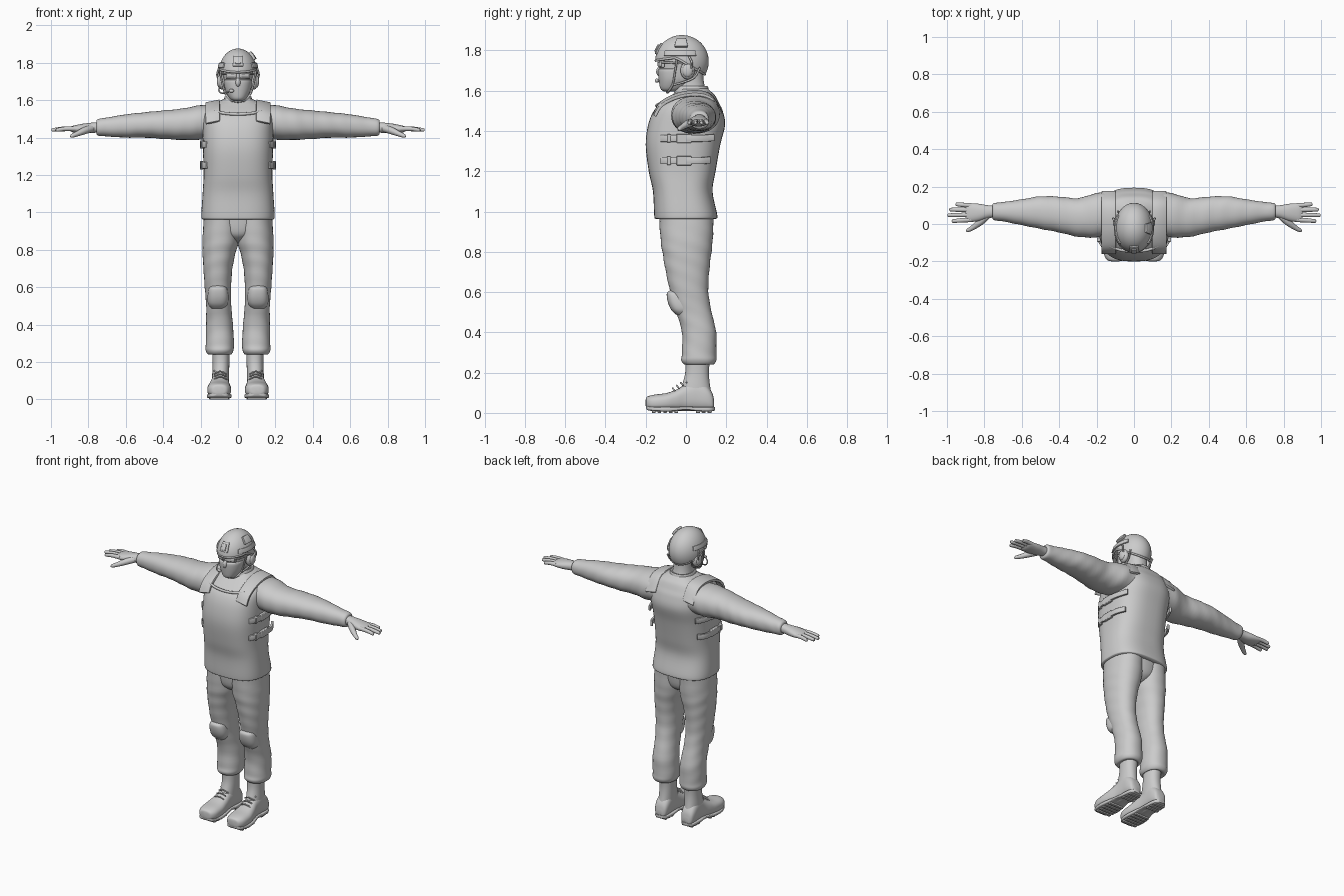
import bpy, bmesh
from math import sin, cos, pi, radians
from mathutils import Vector


def finish(name, bm, mirror=False, thick=0, bevel=0, angle=45):
    bmesh.ops.remove_doubles(bm, verts=bm.verts, dist=1e-5)
    bmesh.ops.recalc_face_normals(bm, faces=bm.faces)
    me = bpy.data.meshes.new(name)
    bm.to_mesh(me)
    bm.free()
    ob = bpy.data.objects.new(name, me)
    bpy.context.collection.objects.link(ob)
    bpy.ops.object.select_all(action='DESELECT')
    ob.select_set(True)
    bpy.context.view_layer.objects.active = ob
    bpy.ops.object.shade_smooth_by_angle(angle=radians(angle))
    if thick:
        m = ob.modifiers.new("thickness", 'SOLIDIFY')
        m.thickness, m.offset = thick, 0
    if bevel:
        m = ob.modifiers.new("soft_edges", 'BEVEL')
        m.width, m.segments = bevel, 2
    if mirror:
        m = ob.modifiers.new("mirror", 'MIRROR')
        m.use_mirror_merge = False
    return ob


def smooth_rows(rows, k):
    """Catmull-Rom samples through rows of numbers"""
    out = []
    for i in range(len(rows) - 1):
        quad = zip(rows[max(i - 1, 0)], rows[i], rows[i + 1], rows[min(i + 2, len(rows) - 1)])
        quad = list(quad)
        for j in range(k):
            t = j / k
            out.append([b + t * ((c - a) / 2 + t * ((a - 2.5 * b + 2 * c - d / 2)
                        + t * (1.5 * (b - c) + (d - a) / 2))) for a, b, c, d in quad])
    return out + [list(rows[-1])]


def loft(name, axis, rows, mirror=False, power=2.2, fold=0, n=40, k=5):
    """Rows are (position on axis, min and max of first, min and max of second cross axis)"""
    bm = bmesh.new()
    rings = []
    for t, a0, a1, b0, b1 in smooth_rows(rows, k):
        ring = []
        for i in range(n):
            w = 2 * pi * i / n
            c, s = cos(w), sin(w)
            f = 1 + fold * sin(t * 75 + 2.5 * sin(w) + w)
            a = (a0 + a1) / 2 + (a1 - a0) / 2 * f * abs(c) ** (2 / power) * (1 if c > 0 else -1)
            b = (b0 + b1) / 2 + (b1 - b0) / 2 * f * abs(s) ** (2 / power) * (1 if s > 0 else -1)
            ring.append(bm.verts.new({'x': (t, a, b), 'y': (a, t, b), 'z': (a, b, t)}[axis]))
        rings.append(ring)
    for r, q in zip(rings, rings[1:]):
        for i in range(n):
            bm.faces.new((r[i], r[(i + 1) % n], q[(i + 1) % n], q[i]))
    bm.faces.new(rings[0])
    bm.faces.new(rings[-1])
    return finish(name, bm, mirror)


def surface(name, f, nu, nv, mirror=False, thick=0.01, bevel=0):
    bm = bmesh.new()
    g = [[bm.verts.new(f(i / nu, j / nv)) for j in range(nv + 1)] for i in range(nu + 1)]
    for i in range(nu):
        for j in range(nv):
            bm.faces.new((g[i][j], g[i + 1][j], g[i + 1][j + 1], g[i][j + 1]))
    return finish(name, bm, mirror, thick, bevel)


def strip(name, pts, width, thick):
    """Flat webbing along a path, mirrored to the other side"""
    path = [Vector(p) for p in smooth_rows(pts, 5)]
    w = Vector(width)
    surface(name, lambda u, v: path[round(u * (len(path) - 1))] + w * (v - 0.5),
            len(path) - 1, 1, True, thick, 0.003)


def box(name, loc, size, mirror=False, bevel=0.004):
    bm = bmesh.new()
    bmesh.ops.create_cube(bm, size=1)
    for v in bm.verts:
        v.co = Vector(a * b for a, b in zip(v.co, size)) + Vector(loc)
    return finish(name, bm, mirror, 0, bevel)


def ball(name, loc, size, mirror=False):
    bm = bmesh.new()
    bmesh.ops.create_uvsphere(bm, u_segments=24, v_segments=14, radius=1)
    for v in bm.verts:
        v.co = Vector(a * b for a, b in zip(v.co, size)) + Vector(loc)
    return finish(name, bm, mirror)


def tube(name, rows, mirror=False):
    """Round tapered sweep, rows are (x, y, z, radius)"""
    pts = smooth_rows(rows, 4)
    bm = bmesh.new()
    rings, n = [], 12
    for i, p in enumerate(pts):
        d = Vector(pts[min(i + 1, len(pts) - 1)][:3]) - Vector(pts[max(i - 1, 0)][:3])
        side = d.cross(Vector((0.1, 0.2, 1))).normalized()
        up = side.cross(d).normalized()
        rings.append([bm.verts.new(Vector(p[:3]) + p[3] * (side * cos(2 * pi * j / n) + up * sin(2 * pi * j / n)))
                      for j in range(n)])
    for r, q in zip(rings, rings[1:]):
        for j in range(n):
            bm.faces.new((r[j], r[(j + 1) % n], q[(j + 1) % n], q[j]))
    bm.faces.new(rings[0])
    bm.faces.new(rings[-1])
    return finish(name, bm, mirror)


# Vest and jacket body
loft("vest_body", 'z', [
    (.962, -.165, .165, -.13, .13), (.964, -.19, .19, -.152, .15), (.985, -.196, .196, -.158, .155),
    (1.1, -.189, .189, -.164, .132), (1.2, -.184, .184, -.185, .147), (1.33, -.187, .187, -.2, .17),
    (1.43, -.19, .19, -.188, .194), (1.5, -.19, .19, -.16, .182), (1.54, -.18, .18, -.12, .163),
    (1.575, -.145, .145, -.075, .145), (1.595, -.1, .1, -.05, .125), (1.61, -.07, .07, -.04, .11)],
    power=2.7, n=56)
strip("shoulder_strap", [(.135, -.155, 1.48), (.135, -.12, 1.535), (.135, -.04, 1.575),
                         (.135, .05, 1.588), (.135, .12, 1.568), (.135, .17, 1.49)], (.075, 0, -.015), .016)
tube("neckline_edge", [(-.13, -.118, 1.54, .007), (-.07, -.14, 1.53, .008), (0, -.145, 1.525, .008),
                       (.07, -.14, 1.53, .008), (.13, -.118, 1.54, .007)])

# Side straps and buckles
for z, back in ((1.363, .14), (1.252, .12)):
    strip("side_strap", [(.165, -.125, z), (.19, -.08, z), (.197, 0, z), (.192, .07, z), (.165, back, z + .004)],
          (0, 0, .034), .014)
    box("side_buckle", (.195, -.01, z), (.018, .075, .045), True)
    box("strap_keeper", (.188, -.085, z), (.022, .02, .042), True)

# Sleeves
loft("sleeve", 'x', [
    (.12, -.06, .165, 1.40, 1.575), (.2, -.072, .165, 1.388, 1.573), (.3, -.068, .138, 1.388, 1.555),
    (.4, -.045, .146, 1.393, 1.545), (.5, -.026, .148, 1.4, 1.535), (.6, -.006, .132, 1.4, 1.524),
    (.7, .014, .117, 1.406, 1.507), (.745, .02, .113, 1.41, 1.5), (.757, .028, .105, 1.418, 1.492)],
    True, fold=.012)

# Hands
loft("palm", 'x', [(.73, .036, .097, 1.428, 1.484), (.78, .031, .1, 1.425, 1.48), (.83, .016, .108, 1.422, 1.474),
                   (.88, .011, .111, 1.427, 1.464), (.9, .018, .105, 1.437, 1.456)], True)
for y0, y1, tip in ((.023, .016, .975), (.049, .047, .998), (.075, .077, .988), (.099, .105, .955)):
    L = tip - .87
    tube("finger", [(.87, y0, 1.447, .013), (.87 + L * .5, (y0 + y1) / 2, 1.447, .012),
                    (tip - .01, y1, 1.441, .01), (tip - .003, y1, 1.44, .007), (tip, y1, 1.44, .002)], True)
tube("thumb", [(.78, .05, 1.45, .02), (.82, .012, 1.437, .019), (.86, -.018, 1.42, .014),
               (.888, -.034, 1.409, .01), (.897, -.039, 1.406, .003)], True)

# Trousers
loft("trouser_leg", 'z', [
    (1.0, -.01, .18, -.135, .138), (.86, -.006, .19, -.126, .133), (.78, .014, .189, -.114, .124),
    (.7, .03, .185, -.1, .115), (.6, .037, .178, -.078, .111), (.5, .036, .17, -.048, .127),
    (.4, .027, .171, -.02, .15), (.3, .022, .172, -.02, .15), (.262, .024, .172, -.024, .152),
    (.24, .038, .158, -.006, .135), (.25, .05, .13, .01, .11)], True, fold=.01)
loft("seat", 'z', [(1.0, -.17, .17, -.13, .135), (.9, -.13, .13, -.118, .122),
                   (.86, -.06, .06, -.09, .095), (.835, -.02, .02, -.04, .04)])
loft("knee_pad", 'z', [(.61, .085, .13, -.075, -.03), (.595, .06, .155, -.095, 0), (.55, .05, .163, -.09, .02),
                       (.51, .055, .16, -.072, .03), (.485, .075, .142, -.045, .02)], True, power=2.6)

# Boots
loft("boot_foot", 'y', [
    (-.2, .085, .115, .035, .065), (-.193, .058, .143, .02, .08), (-.16, .04, .161, .01, .09),
    (-.1, .037, .164, .01, .098), (-.05, .043, .155, .01, .115), (0, .049, .143, .01, .142),
    (.05, .049, .141, .01, .165), (.1, .049, .141, .01, .14), (.13, .057, .133, .012, .1),
    (.14, .075, .115, .02, .06)], True, power=2.5)
loft("boot_shaft", 'z', [(.28, .044, .14, -.004, .12), (.2, .046, .136, -.004, .114),
                         (.13, .048, .138, -.022, .12), (.07, .05, .14, -.04, .132)], True)
loft("boot_sole", 'y', [
    (-.198, .08, .12, .022, .04), (-.185, .053, .15, .012, .034), (-.13, .035, .166, .007, .03),
    (-.07, .037, .163, .007, .03), (0, .048, .146, .014, .032), (.06, .046, .144, .008, .03),
    (.12, .052, .138, .007, .03), (.143, .075, .115, .012, .03)], True, power=5)
for i in range(5):
    box("sole_tread", (.1, -.16 + i * .028, .007), (.108 - .004 * abs(i - 2), .017, .014), True, .002)
for i in range(3):
    box("heel_tread", (.095, .06 + i * .028, .007), (.082 - .004 * i, .02, .014), True, .002)
for i in range(4):
    tube("boot_lace", [(.062, -.055 + i * .02, .108 + i * .014, .004), (.095, -.066 + i * .02, .122 + i * .014, .004),
                       (.128, -.055 + i * .02, .108 + i * .014, .004)], True)

# Neck, head and face cover
loft("neck", 'z', [(1.55, -.085, .085, -.06, .12), (1.6, -.064, .064, -.05, .1), (1.65, -.058, .058, -.045, .088),
                   (1.72, -.06, .06, -.04, .085)])
loft("jacket_collar", 'z', [(1.56, -.1, .1, -.065, .13), (1.6, -.078, .078, -.056, .115),
                            (1.622, -.07, .07, -.045, .108), (1.618, -.06, .06, -.04, .1)])
loft("head", 'z', [(1.597, -.02, .02, -.105, -.05), (1.61, -.042, .042, -.122, 0), (1.65, -.064, .064, -.128, .06),
                   (1.7, -.074, .074, -.13, .085), (1.76, -.08, .08, -.126, .095), (1.82, -.07, .07, -.1, .08)])
loft("face_mask", 'z', [(1.596, -.024, .024, -.11, -.05), (1.61, -.046, .046, -.127, -.01),
                        (1.65, -.067, .067, -.135, .02), (1.69, -.074, .074, -.139, .02),
                        (1.707, -.073, .073, -.137, .02), (1.71, -.066, .066, -.128, .01)])
ball("nose", (0, -.132, 1.695), (.014, .016, .024))


# Helmet shell, a = 0 at the front
def helm(a, phi, off=0.0):
    r = cos(phi)
    return (( .098 + off) * sin(a) * r, -.02 - (.128 + off) * cos(a) * r, 1.745 + (.126 + off) * sin(phi))


def edge(a):
    c = cos(a)
    return radians(8 - 6 * max(c, 0) ** 2 - 34 * max(-c + .15, 0) ** .8)


def patch(name, a0, a1, p0, p1, off, thick, mirror=False):
    surface(name, lambda u, v: helm(radians(a0 + (a1 - a0) * u), radians(p0 + (p1 - p0) * v), off),
            10, 4, mirror, thick, .002)


surface("helmet_shell", lambda u, v: helm(2 * pi * (u % 1), edge(2 * pi * u) * (1 - v) + pi / 2 * v), 64, 20, thick=.01)
tube("helmet_rim", [(*helm(2 * pi * i / 24, edge(2 * pi * i / 24), .002), .006) for i in range(25)])
patch("front_mount", -16, 16, 16, 42, .007, .012)
patch("front_mount_plate", -8, 8, 20, 36, .014, .01)
patch("side_rail", 48, 122, 12, 24, .007, .011, True)
patch("side_light", 72, 104, 32, 54, .01, .018)

# Eyewear
for y, w, h, n in ((-.131, .056, .034, "lens_frame"), (-.137, .046, .024, "lens")):
    ob = box(n, (.036, y, 1.732), (w, .014, h), True, .005)
    for v in ob.data.vertices:
        v.co.y += v.co.x ** 2 * 4.5
tube("eyewear_arm", [(.06, -.12, 1.74, .005), (.08, -.09, 1.74, .005), (.088, 0, 1.735, .005)], True)

# Headset, microphone and chin straps
ball("ear_cup", (.084, .008, 1.7), (.024, .036, .044), True)
ball("ear_cup_cover", (.1, .008, 1.7), (.013, .026, .032), True)
tube("headset_arm", [(.1, .02, 1.7, .005), (.112, .03, 1.735, .005), (.103, .015, 1.77, .005)], True)
tube("mic_boom", [(-.1, -.005, 1.675, .004), (-.1, -.06, 1.645, .004), (-.075, -.115, 1.637, .004),
                  (-.045, -.14, 1.648, .004)])
ball("mic_tip", (-.035, -.145, 1.65), (.014, .009, .01))
tube("chin_strap", [(.096, -.045, 1.755, .005), (.084, -.055, 1.69, .005), (.067, -.065, 1.635, .005),
                    (.04, -.082, 1.603, .006), (0, -.092, 1.592, .007)], True)
tube("rear_strap", [(.085, .07, 1.715, .005), (.078, .04, 1.665, .005), (.07, -.02, 1.64, .005),
                    (.062, -.068, 1.628, .005)], True)
